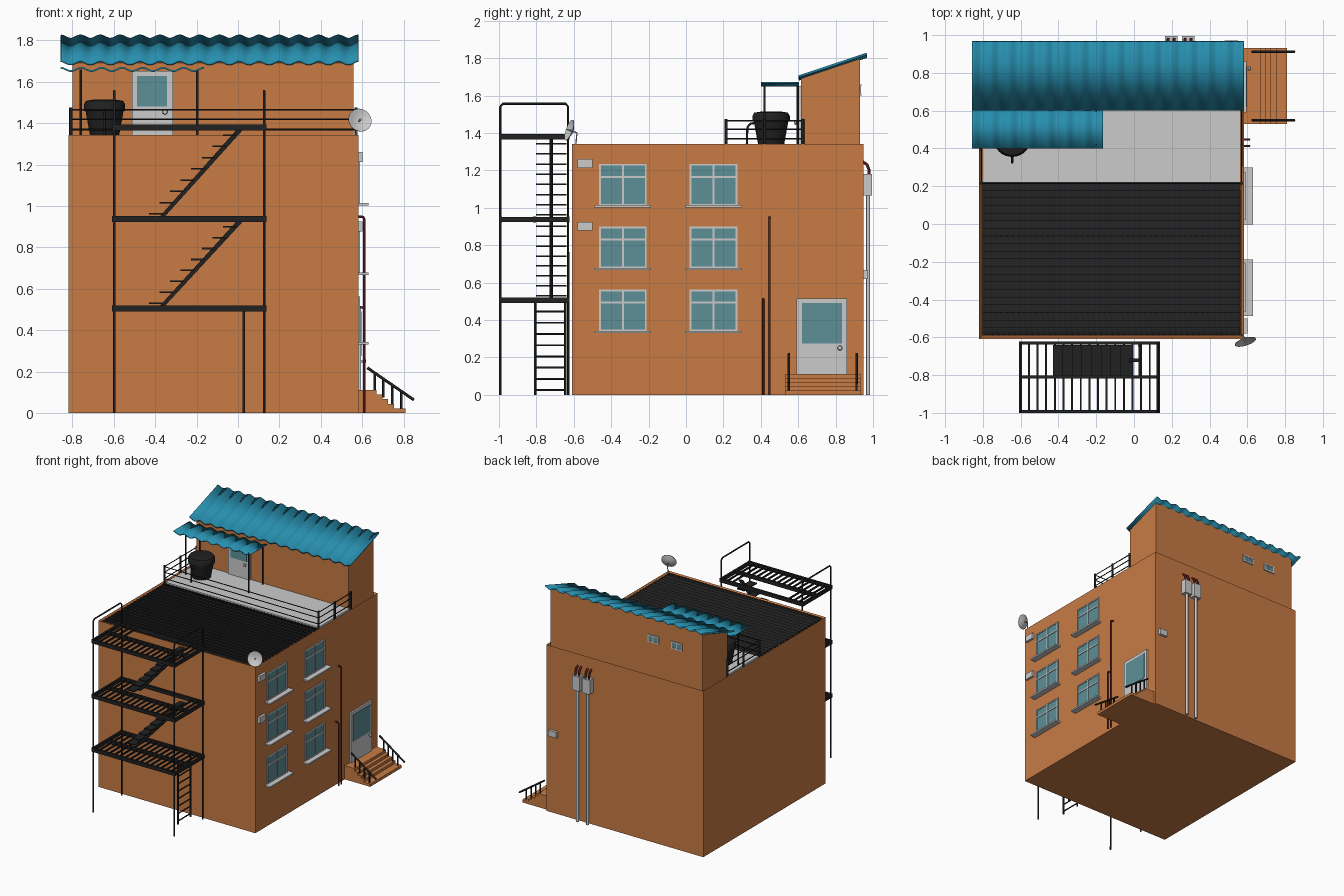
import bpy, bmesh, math
from mathutils import Vector, Matrix

if "Cube" in bpy.data.objects:
    bpy.data.objects.remove(bpy.data.objects["Cube"])


def mat(name, rgb):
    m = bpy.data.materials.new(name)
    m.diffuse_color = (*rgb, 1)
    m.use_nodes = True
    m.node_tree.nodes["Principled BSDF"].inputs["Base Color"].default_value = m.diffuse_color
    return m


ORANGE = mat("orange_wall", (0.58, 0.2, 0.06))
TEAL = mat("teal_sheet", (0.02, 0.27, 0.42))
BLACK = mat("black_metal", (0.015, 0.015, 0.016))
GLASS = mat("glass", (0.11, 0.28, 0.31))
RED = mat("dark_red", (0.11, 0.012, 0.012))


def finish(name, bm, m=None, smooth=False):
    bmesh.ops.recalc_face_normals(bm, faces=bm.faces)
    me = bpy.data.meshes.new(name)
    bm.to_mesh(me)
    bm.free()
    ob = bpy.data.objects.new(name, me)
    bpy.context.collection.objects.link(ob)
    if m:
        me.materials.append(m)
    if smooth:
        bpy.ops.object.select_all(action='DESELECT')
        ob.select_set(True)
        bpy.context.view_layer.objects.active = ob
        bpy.ops.object.shade_smooth_by_angle(angle=math.radians(40))
    return ob


def add_box(bm, x0, x1, y0, y1, z0, z1):
    M = Matrix.Translation(((x0 + x1) / 2, (y0 + y1) / 2, (z0 + z1) / 2)) @ \
        Matrix.Diagonal((x1 - x0, y1 - y0, z1 - z0, 1))
    bmesh.ops.create_cube(bm, size=1, matrix=M)


def boxes(name, items, m=None):
    bm = bmesh.new()
    for b in items:
        add_box(bm, *b)
    return finish(name, bm, m)


def tubes(name, paths, r, m=None):
    cu = bpy.data.curves.new(name, 'CURVE')
    cu.dimensions = '3D'
    cu.bevel_depth, cu.bevel_resolution, cu.use_fill_caps = r, 2, True
    for p in paths:
        s = cu.splines.new('POLY')
        s.points.add(len(p) - 1)
        for pt, co in zip(s.points, p):
            pt.co = (*co, 1)
    ob = bpy.data.objects.new(name, cu)
    bpy.context.collection.objects.link(ob)
    if m:
        cu.materials.append(m)
    bpy.ops.object.select_all(action='DESELECT')
    ob.select_set(True)
    bpy.context.view_layer.objects.active = ob
    bpy.ops.object.convert(target='MESH')
    bpy.ops.object.shade_smooth_by_angle(angle=math.radians(50))
    return ob


def lathe(name, profile, loc, m=None, axis=(0, 0, 1), n=32):
    bm = bmesh.new()
    vs = [bm.verts.new((r, 0, z)) for r, z in profile]
    es = [bm.edges.new(e) for e in zip(vs, vs[1:])]
    bmesh.ops.spin(bm, geom=vs + es, cent=(0, 0, 0), axis=(0, 0, 1), angle=math.tau, steps=n)
    bmesh.ops.remove_doubles(bm, verts=bm.verts, dist=1e-5)
    ob = finish(name, bm, m, True)
    ob.location = loc
    ob.rotation_euler = Vector(axis).to_track_quat('Z', 'Y').to_euler()
    return ob


def extrude_xz(name, pts, y0, y1, m=None):
    bm = bmesh.new()
    f = bm.faces.new([bm.verts.new((x, y0, z)) for x, z in pts])
    g = bmesh.ops.extrude_face_region(bm, geom=[f])['geom']
    bmesh.ops.translate(bm, vec=(0, y1 - y0, 0), verts=[v for v in g if isinstance(v, bmesh.types.BMVert)])
    return finish(name, bm, m)


def sheet(name, x0, x1, nx, ys, height, thick, m):
    bm = bmesh.new()
    rows = [[bm.verts.new((x0 + (x1 - x0) * i / nx, y, height(i, j))) for i in range(nx + 1)]
            for j, y in enumerate(ys)]
    for a, b in zip(rows, rows[1:]):
        for i in range(nx):
            bm.faces.new((a[i], a[i + 1], b[i + 1], b[i]))
    ob = finish(name, bm, m, True)
    s = ob.modifiers.new("thickness", 'SOLIDIFY')
    s.thickness, s.offset = thick, 0


# Main block with a sunken roof behind a low parapet
bm = bmesh.new()
add_box(bm, -0.82, 0.582, -0.61, 0.95, 0, 1.342)
top = max(bm.faces, key=lambda f: f.calc_center_median().z)
bmesh.ops.inset_region(bm, faces=[top], thickness=0.018)
bmesh.ops.translate(bm, vec=(0, 0, -0.022), verts=top.verts)
finish("building_body", bm, ORANGE)
boxes("terrace_floor", [(-0.802, 0.564, 0.22, 0.64, 1.315, 1.34)])

# Black tiled roof: stepped rows with a fine ripple
ys = [-0.59 + 0.81 * (j // 2 + j % 2) / 20 for j in range(40)]
sheet("tiled_roof", -0.802, 0.564, 180, ys,
      lambda i, j: 1.327 + (0.009 if j % 2 == 0 else 0) + 0.002 * math.sin(i * math.pi / 2), 0.004, BLACK)

# Rooftop room with sloping top
room = boxes("rooftop_room", [(-0.80, 0.558, 0.615, 0.93, 1.32, 1.80)], ORANGE)
for v in room.data.vertices:
    if v.co.z > 1.5:
        v.co.z = 1.69 if v.co.y < 0.8 else 1.797


def wave(i):
    return 0.008 * math.cos(i * math.tau / 12)


sheet("room_roof", -0.857, 0.582, 180, (0.603, 0.967),
      lambda i, j: (1.694, 1.815)[j] + wave(i), 0.012, TEAL)
sheet("awning", -0.857, -0.164, 84, (0.40, 0.603), lambda i, j: 1.66 + wave(i), 0.008, TEAL)
tubes("awning_posts", [[(x, y, 1.33), (x, y, 1.66)] for x in (-0.76, -0.197) for y in (0.42, 0.597)], 0.006, BLACK)

# Terrace railing
L, R, F, B = -0.808, 0.57, 0.215, 0.625
tubes("terrace_rails", [[(L, B, z), (L, F, z), (R, F, z), (R, B, z)] for z in (1.37, 1.42, 1.465)], 0.004, BLACK)
tubes("terrace_posts", [[(x, y, 1.33), (x, y, 1.475)] for x in (L, R) for y in (F, 0.42, B)], 0.008, BLACK)

# Water tank and its pipe
lathe("water_tank", [(0, 0), (0.07, 0), (0.092, 0.12), (0.1, 0.12), (0.1, 0.15), (0.09, 0.168), (0.05, 0.175),
                     (0, 0.175)], (-0.645, 0.455, 1.34), BLACK)
tubes("tank_pipe", [[(-0.645, 0.39, 1.455), (-0.645, 0.345, 1.45), (-0.645, 0.328, 1.43), (-0.645, 0.325, 1.33)]],
      0.006, BLACK)

# Doors
boxes("rooftop_door", [(-0.512, -0.315, 0.602, 0.62, 1.34, 1.652)])
boxes("rooftop_door_glass", [(-0.488, -0.342, 0.599, 0.61, 1.48, 1.628)], GLASS)
boxes("entry_door", [(0.57, 0.595, 0.59, 0.86, 0.11, 0.515)])
boxes("entry_door_glass", [(0.58, 0.598, 0.62, 0.835, 0.275, 0.49)], GLASS)
knob = [(0, 0), (0.006, 0), (0.006, 0.008), (0.013, 0.014), (0.01, 0.022), (0, 0.024)]
lathe("rooftop_door_knob", knob, (-0.353, 0.602, 1.455), axis=(0, -1, 0), n=16)
lathe("entry_door_knob", knob, (0.595, 0.823, 0.25), axis=(1, 0, 0), n=16)

# Right wall windows with sills
frames, panes, sills = [], [], []
for y in (-0.465, 0.02):
    for z in (0.338, 0.675, 1.01):
        y1, z1, t = y + 0.255, z + 0.225, 0.01
        mid, cross = (y + y1) / 2, z + 0.15
        panes.append((0.57, 0.584, y, y1, z, z1))
        frames += [(0.57, 0.59, a, a + t, z, z1) for a in (y, mid - t / 2, y1 - t)]
        frames += [(0.57, 0.5895, y, y1, a, a + t) for a in (z, cross, z1 - t)]
        sills.append((0.57, 0.63, y - 0.023, y1 + 0.023, z - 0.008, z + 0.004))
boxes("window_frames", frames)
boxes("window_glass", panes, GLASS)
boxes("window_sills", sills)

# Small back windows on the rooftop room
boxes("back_window_frames", [b for x in (-0.36, -0.57) for b in (
    (x - 0.05, x + 0.05, 0.92, 0.937, 1.60, 1.61), (x - 0.05, x + 0.05, 0.92, 0.937, 1.65, 1.66),
    (x - 0.05, x - 0.04, 0.92, 0.936, 1.60, 1.66), (x + 0.04, x + 0.05, 0.92, 0.936, 1.60, 1.66),
    (x - 0.004, x + 0.004, 0.92, 0.936, 1.60, 1.66))])
boxes("back_window_glass", [(x - 0.05, x + 0.05, 0.92, 0.933, 1.60, 1.66) for x in (-0.36, -0.57)], GLASS)

# Wall vents, red pipes and back power boxes
boxes("wall_vents", [(0.57, 0.602, -0.58, -0.50, z, z + 0.048) for z in (0.877, 1.212)] +
      [(0.48, 0.55, 0.94, 0.972, 0.62, 0.668)])
tubes("red_pipes", [[(0.61, y, 0), (0.61, y, h - 0.012), (0.605, y, h - 0.003), (0.575, y, h)]
                    for y, h in ((0.447, 0.95), (0.413, 0.512))], 0.006, RED)
boxes("power_boxes", [(x - 0.034, x + 0.034, 0.945, 0.995, 1.065, 1.18) for x in (0.197, 0.287)])
tubes("power_conduits", [[(x, 0.974, 0), (x, 0.974, 1.07)] for x in (0.197, 0.287)], 0.011)
tubes("power_cables", [[(x + d, 0.978, 1.17), (x + d, 0.978, 1.205), (x + d, 0.968, 1.23), (x + d, 0.94, 1.25)]
                       for x in (0.197, 0.287) for d in (-0.016, 0.016)], 0.008, RED)

# Satellite dish on the front right corner
ax = Vector((0.28, -0.9, 0.32)).normalized()
c = Vector((0.585, -0.61, 1.41))
lathe("dish", [(0, -0.004), (0.03, 0.001), (0.058, 0.014), (0.058, 0.017), (0.03, 0.005), (0, 0)], c, axis=ax)
tubes("dish_arm", [[c, c - ax * 0.03, (0.57, -0.59, 1.33)], [c, c + ax * 0.03]], 0.004)

# Entry steps with handrails
pts = [(0.57, 0), (0.57, 0.11), (0.67, 0.11)]
for i in range(5):
    pts += [(0.67 + 0.028 * i, 0.11 - 0.022 * (i + 1)), (0.698 + 0.028 * i, 0.11 - 0.022 * (i + 1))]
extrude_xz("entry_steps", pts[:-2] + [(0.81, 0.022), (0.81, 0)], 0.53, 0.932, ORANGE)
rail = lambda x: 0.218 - (x - 0.625) * 0.69
tubes("entry_handrails", [[(0.625, y, rail(0.625)), (0.85, y, rail(0.85))] for y in (0.55, 0.912)], 0.007, BLACK)
tubes("entry_balusters", [[(x, y, min(0.1, 0.1 - (x - 0.67) * 0.75)), (x, y, rail(x))]
                          for x in (0.662, 0.703, 0.745, 0.79) for y in (0.55, 0.912)], 0.006, BLACK)

# Fire escape: hoop frames, grated platforms, single-stringer stairs, ladder
yf, yb = -0.993, -0.63
tubes("escape_frames", [[(x, yf, 0), (x, yf, 1.54), (x, yf + 0.015, 1.556), (x, yb - 0.015, 1.556),
                         (x, yb, 1.54), (x, yb, 0)] for x in (-0.598, 0.126)], 0.006, BLACK)
plat, treads = [], []
for k, z in enumerate((0.49, 0.922, 1.365)):
    h = z + 0.03
    plat += [(-0.61, 0.137, y - 0.008, y + 0.008, z, h) for y in (yf + 0.001, -0.81, yb)]
    plat += [(x - 0.008, x + 0.008, yf, yb, z + 0.001, h - 0.001) for x in (-0.602, 0.129)]
    for i in range(1, 16):
        x = -0.602 + 0.0457 * i
        back = k == 0 or x < -0.43 or x > 0.02
        plat.append((x - 0.005, x + 0.005, yf, yb if back else -0.81, z + 0.01, h - 0.008))
    if k < 2:
        top = (0.922, 1.365)[k]
        extrude_xz("escape_stringer_%d" % (k + 1), [(-0.385, h - 0.01), (-0.36, h - 0.01), (0.03, top + 0.01),
                                                    (0.0, top + 0.012)], -0.73, -0.712, BLACK)
        for i in range(8):
            x, zz = -0.385 + 0.051 * i, h + 0.01 + (top - h) * i / 7.6
            treads.append((x - 0.045, x + 0.02, -0.802, -0.64, zz - 0.004, zz + 0.004))
boxes("escape_platforms", plat, BLACK)
boxes("escape_treads", treads, BLACK)
tubes("escape_ladder_sides", [[(0.028, y, 0), (0.028, y, 0.50)] for y in (-0.807, -0.645)], 0.007, BLACK)
tubes("escape_ladder_rungs", [[(0.028, -0.807, 0.025 + 0.06 * i), (0.028, -0.645, 0.025 + 0.06 * i)]
                              for i in range(8)], 0.005, BLACK)
